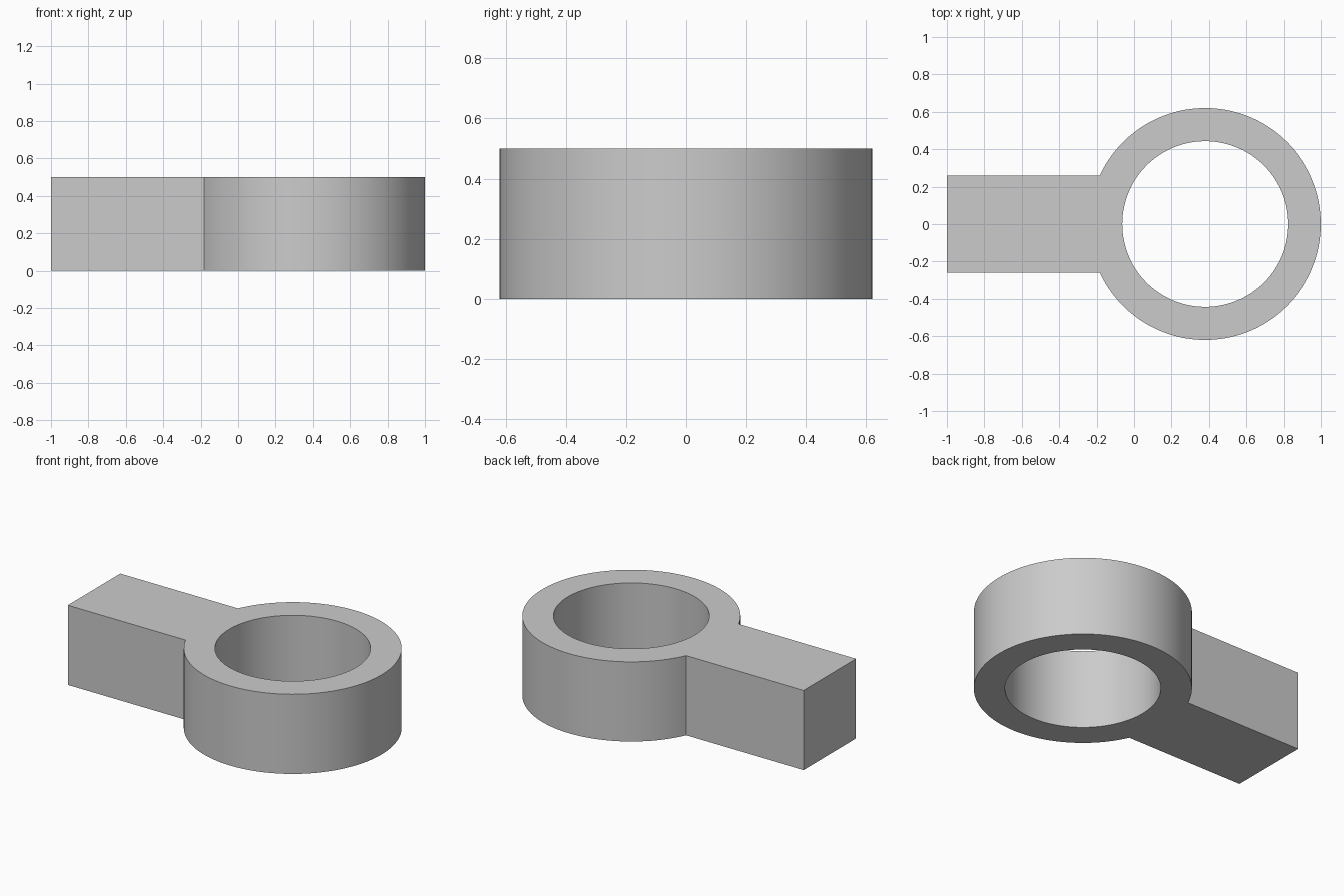
import bpy, bmesh, math

cube = bpy.data.objects.get("Cube")
if cube:
    bpy.data.objects.remove(cube, do_unlink=True)

CENTER_X, OUTER, INNER = 0.38, 0.62, 0.443
HALF_WIDTH, HEIGHT = 0.26, 0.5
ARC_STEPS, JOIN_STEPS = 112, 16

# Grey material
grey = bpy.data.materials.new("grey")
grey.use_nodes = True
colour = (0.6, 0.6, 0.6, 1)
grey.diffuse_color = colour
grey.node_tree.nodes["Principled BSDF"].inputs["Base Color"].default_value = colour

# Angles around the ring, with exact stops where the arm meets it
join = math.asin(HALF_WIDTH / OUTER)
start, sweep = math.pi + join, 2 * (math.pi - join)
angles = [math.pi - join + 2 * join * i / JOIN_STEPS for i in range(JOIN_STEPS)]
angles += [start + sweep * i / ARC_STEPS for i in range(ARC_STEPS)]

bm = bmesh.new()


def circle(radius):
    return [bm.verts.new((CENTER_X + radius * math.cos(a), radius * math.sin(a), 0))
            for a in angles]


# Flat ring
outer, inner = circle(OUTER), circle(INNER)
for i in range(len(angles)):
    j = (i + 1) % len(angles)
    bm.faces.new((inner[i], outer[i], outer[j], inner[j]))

# Flat arm, sharing the join arc with the ring
corners = [bm.verts.new((-1, y, 0)) for y in (-HALF_WIDTH, HALF_WIDTH)]
bm.faces.new(corners + outer[:JOIN_STEPS + 1])

# Raise the whole outline into a solid
base = bm.faces[:]
raised = bmesh.ops.extrude_face_region(bm, geom=base, use_keep_orig=True)["geom"]
bmesh.ops.translate(bm, vec=(0, 0, HEIGHT),
                    verts=[v for v in raised if isinstance(v, bmesh.types.BMVert)])
bmesh.ops.recalc_face_normals(bm, faces=bm.faces[:])

mesh = bpy.data.meshes.new("ring_with_arm")
bm.to_mesh(mesh)
bm.free()
mesh.materials.append(grey)
part = bpy.data.objects.new("ring_with_arm", mesh)
bpy.context.collection.objects.link(part)

# Smooth curved walls, crisp edges
bpy.ops.object.select_all(action="DESELECT")
part.select_set(True)
bpy.context.view_layer.objects.active = part
bpy.ops.object.shade_smooth_by_angle(angle=math.radians(30))
